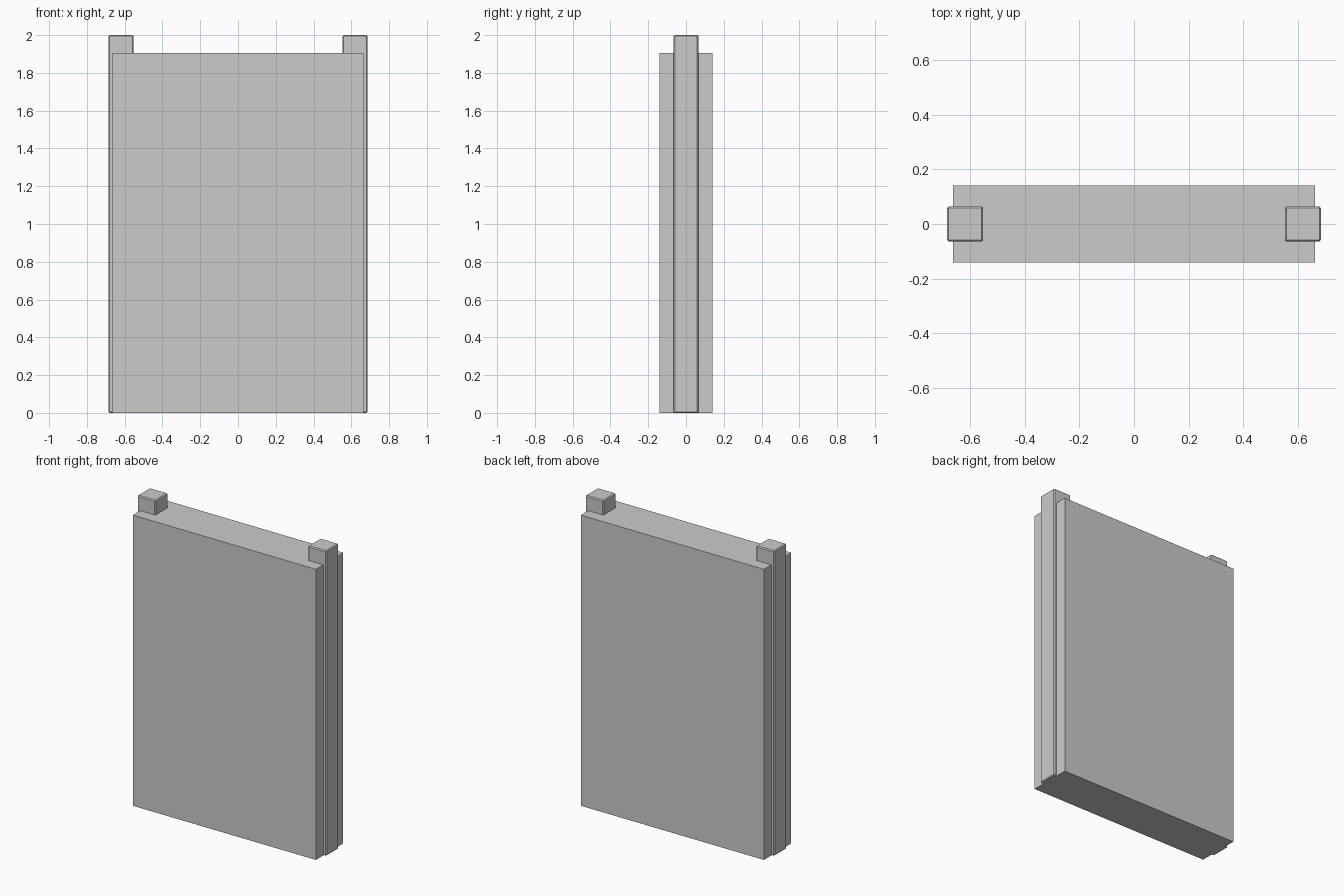
import bpy

if "Cube" in bpy.data.objects:
    bpy.data.objects.remove(bpy.data.objects["Cube"])


def box(name, center, size, bevel=0.0):
    bpy.ops.mesh.primitive_cube_add(size=1, location=center)
    obj = bpy.context.object
    obj.name = name
    obj.scale = size
    bpy.ops.object.transform_apply(location=False, rotation=False, scale=True)
    if bevel:
        mod = obj.modifiers.new("edge_chamfer", 'BEVEL')
        mod.width = bevel
        mod.segments = 1
    return obj


# Solid wall panel, flat faced and sharp edged
PANEL_H = 1.905
box("wall_panel", (0, 0, PANEL_H / 2), (1.328, 0.283, PANEL_H))

# Chamfered posts embedded in both ends, standing proud at the top and sides
post_mat = bpy.data.materials.new("post_grey")
post_mat.diffuse_color = (0.57, 0.57, 0.54, 1)
post_mat.use_nodes = True
post_mat.node_tree.nodes["Principled BSDF"].inputs["Base Color"].default_value = post_mat.diffuse_color
for side, x in (("left", -0.619), ("right", 0.619)):
    post = box(side + "_post", (x, 0, 1.0), (0.132, 0.13, 2.0), bevel=0.006)
    post.data.materials.append(post_mat)
